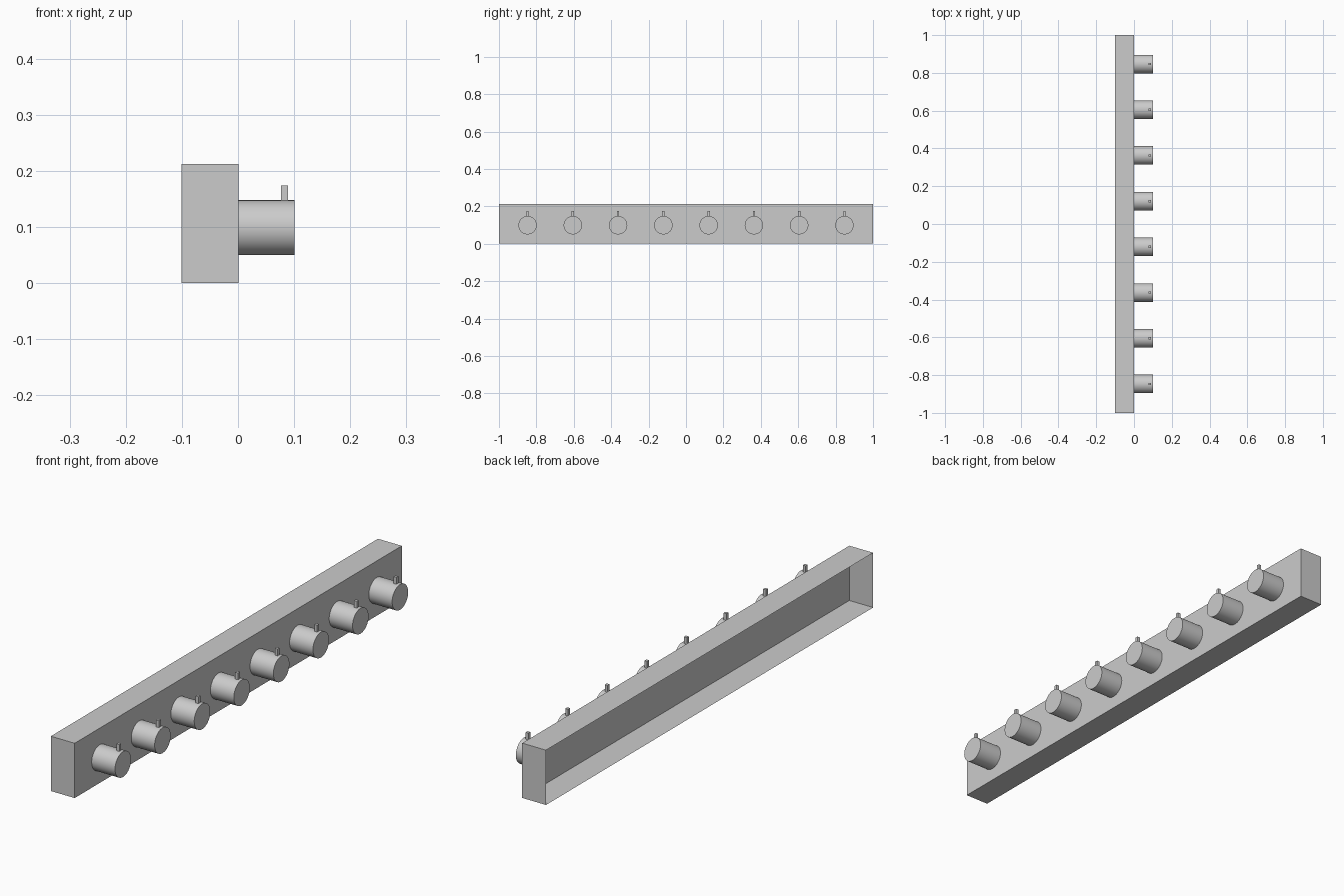
import bpy, bmesh, math
from mathutils import Matrix, Vector

cube = bpy.data.objects.get("Cube")
if cube:
    bpy.data.objects.remove(cube, do_unlink=True)

# Single light grey material
grey = bpy.data.materials.new("light_grey")
grey.use_nodes = True
colour = (0.6, 0.6, 0.6, 1)
grey.diffuse_color = colour
grey.node_tree.nodes["Principled BSDF"].inputs["Base Color"].default_value = colour

KNOBS = 8
FIRST_Y = -0.847
BOX_FRONT = 0.001
KNOB_RADIUS, KNOB_Z, KNOB_END = 0.049, 0.099, 0.101


def make_object(name, bm):
    mesh = bpy.data.meshes.new(name)
    bm.to_mesh(mesh)
    bm.free()
    mesh.materials.append(grey)
    obj = bpy.data.objects.new(name, mesh)
    bpy.context.collection.objects.link(obj)
    return obj


def box(name, low, high, open_back=False):
    low, high = Vector(low), Vector(high)
    bm = bmesh.new()
    bmesh.ops.create_cube(bm, size=1, matrix=Matrix.Translation((low + high) / 2)
                          @ Matrix.Diagonal((*(high - low), 1)))
    if open_back:
        bm.normal_update()
        back = [f for f in bm.faces if f.normal.x < -0.9]
        bmesh.ops.delete(bm, geom=back, context="FACES_ONLY")
    return make_object(name, bm)


def knob(name, y):
    length = KNOB_END - BOX_FRONT
    place = Matrix.Translation((BOX_FRONT + length / 2, y, KNOB_Z))
    bm = bmesh.new()
    bmesh.ops.create_cone(bm, cap_ends=True, segments=64, radius1=KNOB_RADIUS,
                          radius2=KNOB_RADIUS, depth=length,
                          matrix=place @ Matrix.Rotation(math.pi / 2, 4, "Y"))
    # Smooth barrel, flat caps with sharp rims
    for face in bm.faces:
        face.smooth = len(face.verts) == 4
    for edge in bm.edges:
        edge.smooth = all(f.smooth for f in edge.link_faces)
    return make_object(name, bm)


# Long thin-walled rail, open at the back
box("rail_housing", (-0.101, -1, 0), (BOX_FRONT, 1, 0.212), open_back=True)

# Row of round pegs, each with a small upright pin near its end
for i in range(KNOBS):
    y = FIRST_Y * (1 - 2 * i / (KNOBS - 1))
    knob(f"round_peg_{i + 1}", y)
    box(f"upright_pin_{i + 1}", (0.077, y - 0.006, 0.145), (0.089, y + 0.006, 0.174))
